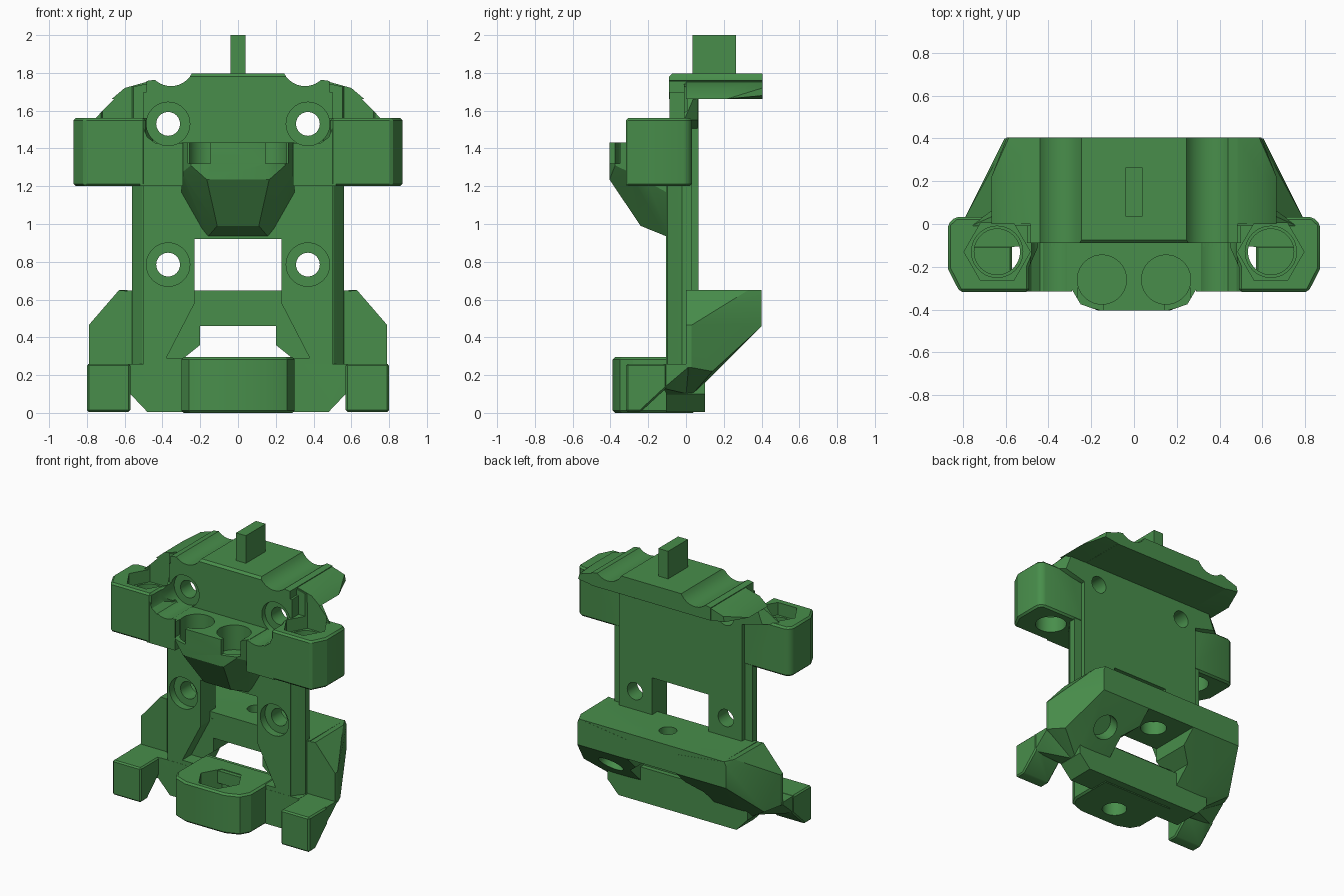
import bpy, bmesh, math
from mathutils import Vector, Matrix

if "Cube" in bpy.data.objects:
    bpy.data.objects.remove(bpy.data.objects["Cube"])

green = bpy.data.materials.new("green plastic")
green.diffuse_color = (0.065, 0.27, 0.07, 1)
green.use_nodes = True
green.node_tree.nodes["Principled BSDF"].inputs["Base Color"].default_value = green.diffuse_color


def finish(bm, name):
    bmesh.ops.recalc_face_normals(bm, faces=bm.faces)
    me = bpy.data.meshes.new(name)
    bm.to_mesh(me)
    bm.free()
    me.materials.append(green)
    ob = bpy.data.objects.new(name, me)
    bpy.context.collection.objects.link(ob)
    return ob


def hull(name, pts):
    bm = bmesh.new()
    vs = [bm.verts.new(p) for p in pts]
    bmesh.ops.convex_hull(bm, input=vs)
    loose = [v for v in bm.verts if not v.link_faces]
    bmesh.ops.delete(bm, geom=loose, context='VERTS')
    bmesh.ops.dissolve_limit(bm, angle_limit=0.01, verts=bm.verts, edges=bm.edges)
    return finish(bm, name)


def prism(name, outline, axis, a, b):
    """Extrude an outline along y (points are x, z) or z (points are x, y)."""
    bm = bmesh.new()
    place = (lambda u, v, w: (u, w, v)) if axis == 'y' else (lambda u, v, w: (u, v, w))
    f = bm.faces.new([bm.verts.new(place(u, v, a)) for u, v in outline])
    ext = bmesh.ops.extrude_face_region(bm, geom=[f])['geom']
    moved = [g for g in ext if isinstance(g, bmesh.types.BMVert)]
    bmesh.ops.translate(bm, verts=moved, vec=place(0, 0, b - a))
    return finish(bm, name)


def box(name, x0, x1, y0, y1, z0, z1):
    return prism(name, [(x0, y0), (x1, y0), (x1, y1), (x0, y1)], 'z', z0, z1)


def rod(name, start, end, r, sides=40):
    a, b = Vector(start), Vector(end)
    d = b - a
    bm = bmesh.new()
    bmesh.ops.create_cone(bm, cap_ends=True, segments=sides, radius1=r,
                          radius2=r, depth=d.length)
    if sides == 6:  # corners of nuts point sideways
        bm.transform(Matrix.Rotation(math.radians(30), 4, 'Z'))
    rot = Vector((0, 0, 1)).rotation_difference(d).to_matrix().to_4x4()
    bm.transform(Matrix.Translation((a + b) / 2) @ rot)
    return finish(bm, name)


def apply(ob, mod):
    bpy.context.view_layer.objects.active = ob
    bpy.ops.object.modifier_apply(modifier=mod.name)


def chamfer(ob, w=0.013):
    m = ob.modifiers.new("chamfer", 'BEVEL')
    m.width, m.segments, m.limit_method = w, 1, 'ANGLE'
    m.angle_limit = math.radians(40)
    apply(ob, m)
    return ob


def boolean(targets, tools, operation):
    for c in tools:
        for t in targets:
            m = t.modifiers.new("boolean", 'BOOLEAN')
            m.operation, m.solver, m.object = operation, 'EXACT', c
            apply(t, m)
        bpy.data.objects.remove(c)


def cut(targets, *cutters):
    boolean(targets, cutters, 'DIFFERENCE')


def both(pts):
    return [(s * x, y, z) for x, y, z in pts for s in (-1, 1)]


# Back plate with a flared window, side rails
plate = box("back_plate", -0.5, 0.5, -0.105, 0.065, 0.2, 1.7)
cut([plate], prism("window", [(-0.23, 0.92), (0.23, 0.92), (0.23, 0.58), (0.38, 0.29),
                              (-0.38, 0.29), (-0.23, 0.58)], 'y', -0.3, 0.3),
    box("upper_step", -1, 1, -0.3, -0.088, 1.425, 2))
upper, lower = [], []
for s in (-1, 1):
    upper.append(prism("side_rail", [(s * 0.49, -0.1), (s * 0.505, -0.095), (s * 0.54, -0.05),
                                     (s * 0.562, -0.02), (s * 0.562, 0.03), (s * 0.49, 0.03)],
                       'z', 0.24, 1.25))

# Top cap with two shallow round grooves
half = []
for i in range(13):
    t = math.radians(208 + 105 * i / 12)
    half.append((0.355 + 0.125 * math.cos(t), 1.855 + 0.125 * math.sin(t)))
half += [(0.485, 1.757), (0.485, 1.662)]
cap = prism("top_cap", half + [(-x, z) for x, z in reversed(half)], 'y', -0.09, 0.405)
cut([cap], hull("front_edge", [(x, y, z) for x in (-1, 1)
                               for y, z in ((-0.12, 1.75), (-0.12, 1.85), (-0.05, 1.82))]))
shoulders = []
for s in (-1, 1):
    # Sloping cap sides and the drop onto the wings
    upper.append(hull("cap_side", [(s * x, y, z) for x, y, z in (
        (0.47, 0, 1.756), (0.6, 0, 1.72), (0.667, 0, 1.663), (0.47, 0, 1.663),
        (0.6, 0.22, 1.72), (0.667, 0.22, 1.663), (0.47, 0.404, 1.756),
        (0.585, 0.404, 1.72), (0.595, 0.404, 1.68), (0.47, 0.404, 1.663))]))
    shoulders.append(hull("cap_shoulder", [(s * x, y, z) for y in (-0.01, 0.063) for x, z in (
        (0.47, 1.5), (0.765 if y < 0 else 0.665, 1.55), (0.6, 1.718), (0.47, 1.745))]))

# Fin on the cap
box("top_fin", -0.04, 0.04, 0.035, 0.265, 1.797, 2.0)

# Wings with nut pockets
wings, steps = [], []
for i, s in enumerate((-1, 1)):
    wing = prism("wing", [(s * x, y) for x, y in (
        (0.49, -0.318), (0.815, -0.318), (0.87, -0.21), (0.87, 0.0), (0.835, 0.033),
        (0.45, 0.033), (0.45, -0.11), (0.49, -0.2))], 'z', 1.2, 1.562)
    wings.append(chamfer(wing))
    steps.append(prism("wing_step", [(s * x, z) for x, z in (
        (0.29, 1.201), (0.52, 1.201), (0.52, 1.55), (0.48, 1.46), (0.44, 1.43), (0.29, 1.43))],
        'y', -0.316, -0.08))
    cut([wing, steps[i], shoulders[i]],
        rod("bore", (s * 0.64, -0.13, 1.1), (s * 0.64, -0.13, 1.7), 0.107),
        rod("wide_bore", (s * 0.64, -0.13, 1.32), (s * 0.64, -0.13, 1.7), 0.12),
        rod("nut", (s * 0.64, -0.13, 1.47), (s * 0.64, -0.13, 1.9), 0.155, 6))

# Centre holder, tapering to the window
holder = hull("centre_holder", both([
    (0.14, -0.405, 1.432), (0.25, -0.375, 1.432), (0.3, -0.29, 1.432), (0.3, -0.07, 1.432),
    (0.165, -0.405, 1.235), (0.25, -0.375, 1.31), (0.3, -0.29, 1.27), (0.3, -0.07, 1.15),
    (0.11, -0.24, 0.99), (0.17, -0.07, 0.921)]))
for s in (-1, 1):
    cut([holder], rod("pocket", (s * 0.15, -0.26, 1.25), (s * 0.15, -0.26, 1.6), 0.115),
        box("slot", min(s * 0.145, s * 0.265), max(s * 0.145, s * 0.265),
            -0.5, -0.3, 1.32, 1.6))

# Screw holes through the plate, with clearance in the parts ahead of them
for s in (-1, 1):
    for z in (1.53, 0.785):
        x = s * 0.37
        cut([plate], rod("screw", (x, -0.5, z), (x, 0.5, z), 0.063))
        cut([plate, cap] + (wings + steps if z > 1 else []),
            rod("head", (x, -0.6, z), (x, -0.05, z), 0.115))

# Base bar and front nut block
base = prism("base_bar", [(-0.48, 0.005), (0.48, 0.005), (0.57, 0.1), (0.57, 0.26),
                          (-0.57, 0.26), (-0.57, 0.1)], 'y', -0.106, 0.1)
block = prism("nut_block", [(-0.16, -0.388), (0.16, -0.388), (0.26, -0.35), (0.3, -0.28),
                            (0.3, 0.05), (-0.3, 0.05), (-0.3, -0.28), (-0.26, -0.35)],
              'z', 0.0, 0.295)
chamfer(block)
cut([block, base], rod("bore", (0, -0.21, -0.1), (0, -0.21, 0.5), 0.085),
    rod("nut", (0, -0.21, 0.1), (0, -0.21, 0.5), 0.155, 6))

# Rear beam
beam = box("rear_beam", -0.585, 0.585, 0.002, 0.399, 0.459, 0.649)
cut([beam], rod("hole", (0, 0.21, 0.3), (0, 0.21, 0.8), 0.06),
    rod("hole_mouth", (0, 0.21, 0.3), (0, 0.21, 0.56), 0.09))
lower += [block, beam]

for s in (-1, 1):
    # Faceted side walls joining the base to the beam
    side = hull("side_wall", [(s * x, y, z) for x, y, z in (
        (0.2, 0, 0.07), (0.2, 0.1, 0.17), (0.2, 0.4, 0.458), (0.2, 0.4, 0.6), (0.2, 0, 0.6),
        (0.5, 0, 0.06), (0.5, 0.1, 0.17), (0.63, 0, 0.65), (0.625, 0.33, 0.65),
        (0.59, 0.4, 0.65), (0.79, 0, 0.24), (0.79, 0, 0.465), (0.79, 0.03, 0.24),
        (0.79, 0.03, 0.465), (0.735, 0.14, 0.22), (0.605, 0.4, 0.458), (0.605, 0.4, 0.62))])
    cut([side], prism("opening", [(-0.2, 0.458), (0.2, 0.458), (0.2, 0.36), (0.3, 0.28),
                                  (0.3, 0.0), (-0.3, 0.0), (-0.3, 0.28), (-0.2, 0.36)],
                      'y', -0.3, 0.6))
    if s > 0:
        cut([side], rod("hole", (0.45, 0.4, 0.12), (0.45, 0.16, 0.36), 0.09))
    # Lower arm and its sloped root
    root = hull("arm_root", [(s * x, y, z) for x, y, z in (
        (0.55, -0.103, 0.1), (0.55, 0.01, 0.1), (0.5, -0.103, 0.258), (0.5, 0.01, 0.258),
        (0.795, -0.12, 0.13), (0.795, 0.01, 0.24), (0.795, -0.12, 0.258), (0.795, 0.01, 0.258))])
    arm = chamfer(hull("lower_arm", [(s * x, y, z) for x in (0.57, 0.8) for y, z in (
        (-0.318, 0.005), (-0.24, 0.005), (-0.1, 0.135), (-0.1, 0.26), (-0.318, 0.26))]), 0.01)
    lower += [side, root, arm]

# Fuse the parts into one solid frame and one solid mount
boolean([plate], upper + [cap, holder] + shoulders + wings + steps, 'UNION')
boolean([base], lower, 'UNION')
plate.name, base.name = "upper_frame", "lower_mount"

# Smooth the bores and grooves, keep edges sharp
for ob in bpy.context.scene.objects:
    ob.select_set(True)
bpy.context.view_layer.objects.active = plate
bpy.ops.object.shade_smooth_by_angle(angle=math.radians(25))
